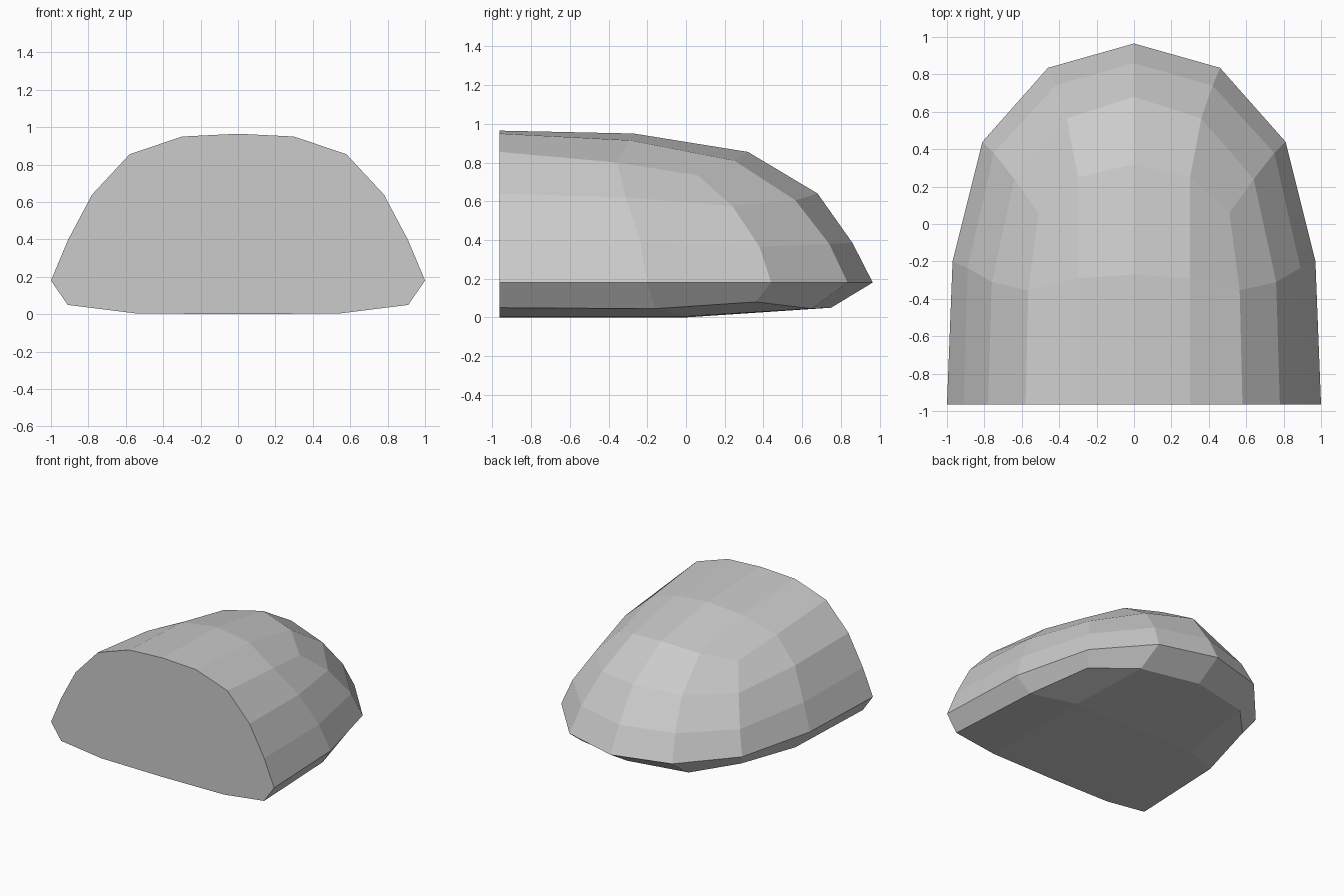
import bpy
import bmesh

cube = bpy.data.objects.get("Cube")
if cube:
    bpy.data.objects.remove(cube, do_unlink=True)

# Single matte grey
grey = bpy.data.materials.new("light_grey")
grey.use_nodes = True
colour = (0.6, 0.6, 0.6, 1)
grey.diffuse_color = colour
grey.node_tree.nodes["Principled BSDF"].inputs["Base Color"].default_value = colour

FRONT = -0.965  # plane of the flat cut face

# Half-rings from crown edge to base edge, each running front to back centre
half_rings = [
    [(.58, FRONT, .855), (.565, -.355, .8), (.51, .06, .735), (.3, .25, .81), (0, .32, .855)],
    [(.78, FRONT, .64), (.76, -.31, .62), (.64, .24, .575), (.36, .565, .605), (0, .68, .64)],
    [(.91, FRONT, .395), (.89, -.235, .385), (.75, .38, .365), (.42, .74, .38), (0, .86, .385)],
    [(1, FRONT, .18), (.97, -.2, .18), (.81, .44, .18), (.46, .835, .18), (0, .965, .18)],
    [(.91, FRONT, .05), (.87, -.16, .045), (.75, .36, .08), (.48, .65, .045), (0, .75, .05)],
]
# Inner points of the crown and base patches: front centre, front side, back centre, back side
crown_points = [(0, FRONT, .965), (.3, FRONT, .95), (0, -.27, .95), (.3, -.29, .915)]
base_points = [(0, FRONT, 0), (.55, FRONT, .005), (0, 0, 0), (.55, 0, .005)]

bm = bmesh.new()


def add_points(points):
    return [bm.verts.new(point) for point in points]


def cap_patch(inner, ring):
    """Fill a two-by-two patch of quads inside a half-ring."""
    front_mid, front_side, back_mid, back_side = inner
    bm.faces.new((front_mid, front_side, back_side, back_mid))
    bm.faces.new((front_side, ring[0], ring[1], back_side))
    bm.faces.new((back_side, ring[1], ring[2], ring[3]))
    bm.faces.new((back_mid, back_side, ring[3], ring[4]))


rings = [add_points(ring) for ring in half_rings]
crown = add_points(crown_points)
base = add_points(base_points)

# Curved wall
for upper, lower in zip(rings, rings[1:]):
    for i in range(len(upper) - 1):
        bm.faces.new((upper[i], lower[i], lower[i + 1], upper[i + 1]))

# Crown, base and flat front
cap_patch(crown, rings[0])
cap_patch(base, rings[-1])
bm.faces.new(crown[:2] + [ring[0] for ring in rings] + [base[1], base[0]])

# Mirror into a closed, flat-shaded dome
mirrored = bmesh.ops.duplicate(bm, geom=bm.verts[:] + bm.edges[:] + bm.faces[:])["geom"]
for vert in mirrored:
    if isinstance(vert, bmesh.types.BMVert):
        vert.co.x *= -1
bmesh.ops.remove_doubles(bm, verts=bm.verts[:], dist=0.0001)
bmesh.ops.recalc_face_normals(bm, faces=bm.faces[:])

mesh = bpy.data.meshes.new("half_dome")
bm.to_mesh(mesh)
bm.free()
mesh.materials.append(grey)
dome = bpy.data.objects.new("half_dome", mesh)
bpy.context.collection.objects.link(dome)
